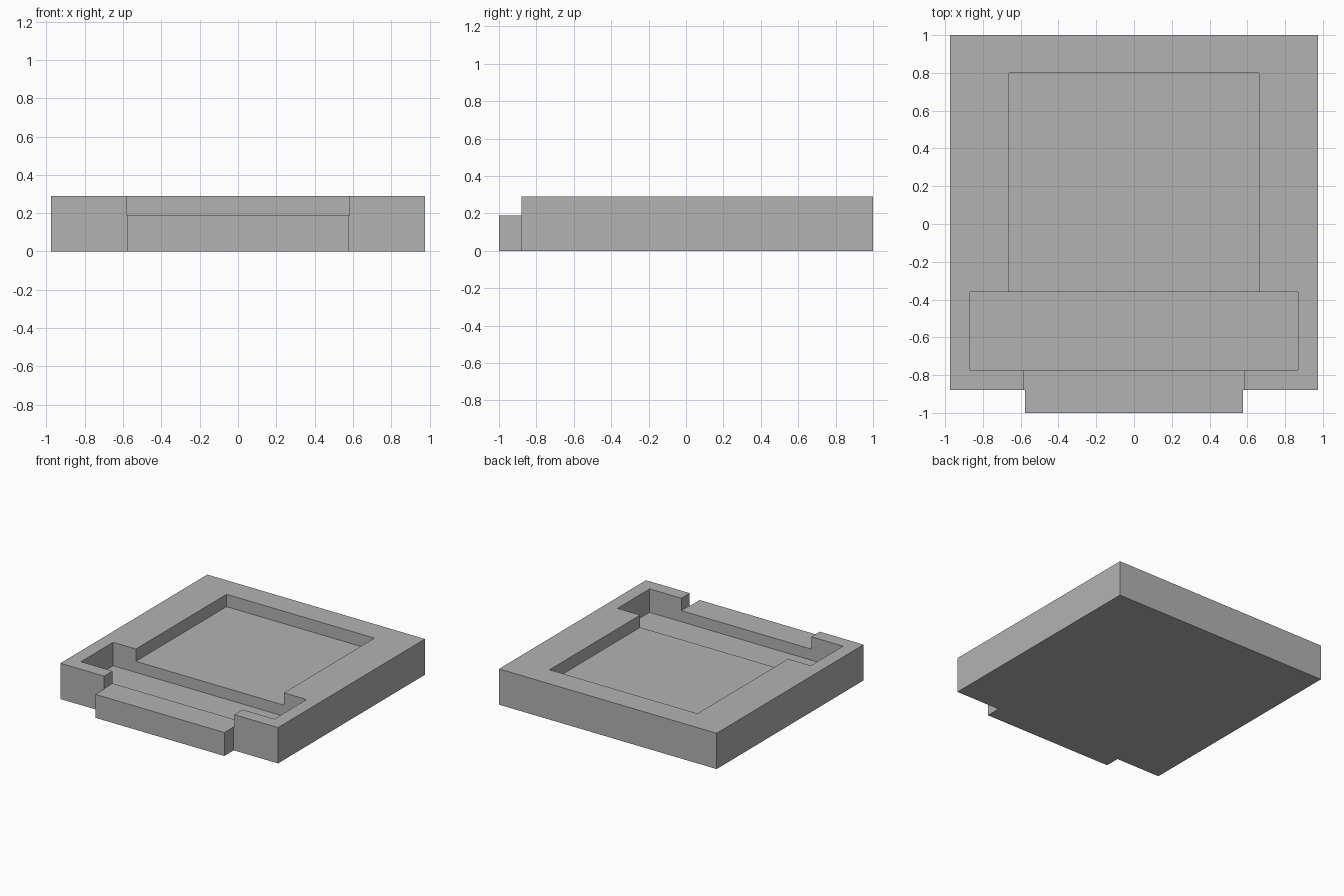
import bpy
import bmesh

cube = bpy.data.objects.get("Cube")
if cube:
    bpy.data.objects.remove(cube, do_unlink=True)

grey = bpy.data.materials.new("plain grey")
grey.use_nodes = True
grey.diffuse_color = (0.45, 0.45, 0.45, 1)
grey.node_tree.nodes["Principled BSDF"].inputs["Base Color"].default_value = grey.diffuse_color

TOP, SHELF, TRENCH = 0.29, 0.19, 0.10   # rim, shelf and trench floor heights
FRONT, LIP = -0.88, 0.578               # front wall position, half width of lip


def prism(name, outline, bottom, top):
    """Extrude a flat outline upwards into a solid."""
    bm = bmesh.new()
    base = bm.faces.new([bm.verts.new((x, y, bottom)) for x, y in outline])
    up = bmesh.ops.extrude_face_region(bm, geom=[base], use_keep_orig=True)
    verts = [v for v in up["geom"] if isinstance(v, bmesh.types.BMVert)]
    bmesh.ops.translate(bm, verts=verts, vec=(0, 0, top - bottom))
    bmesh.ops.recalc_face_normals(bm, faces=bm.faces[:])
    mesh = bpy.data.meshes.new(name)
    bm.to_mesh(mesh)
    bm.free()
    mesh.materials.append(grey)
    obj = bpy.data.objects.new(name, mesh)
    bpy.context.collection.objects.link(obj)
    return obj


def cut(target, name, half_width, y0, y1, floor):
    """Sink a rectangular recess into the target, down to the floor height."""
    w = half_width
    cutter = prism(name, [(-w, y0), (w, y0), (w, y1), (-w, y1)], floor, TOP + 0.2)
    cutter.hide_render = True
    mod = target.modifiers.new(name, "BOOLEAN")
    mod.operation = "DIFFERENCE"
    mod.solver = "EXACT"
    mod.object = cutter
    bpy.context.view_layer.objects.active = target
    bpy.ops.object.modifier_apply(modifier=name)
    bpy.data.objects.remove(cutter, do_unlink=True)


# Tray block with the lip standing out at the front
right = [(LIP, -1), (LIP, FRONT), (0.975, FRONT), (0.975, 1)]
tray = prism("tray", right + [(-x, y) for x, y in reversed(right)], 0, TOP)

# Recesses: large pocket, front opening above the lip, deep cross trench
cut(tray, "pocket", 0.663, -0.5, 0.8, SHELF)
cut(tray, "front_opening", 0.583, -1.1, -0.65, SHELF)
cut(tray, "trench", 0.867, -0.772, -0.36, TRENCH)
